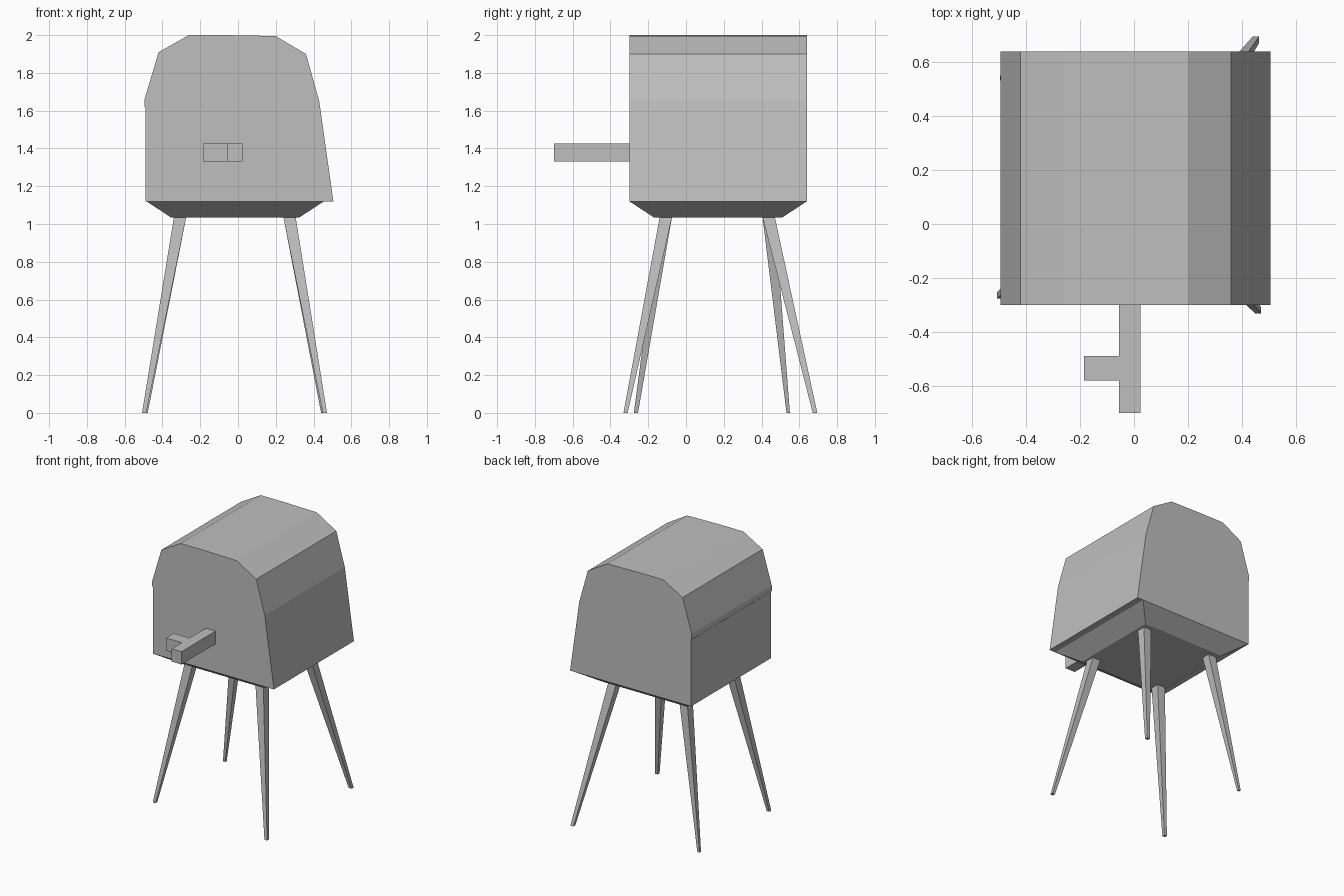
import bpy

cube = bpy.data.objects.get("Cube")
if cube:
    bpy.data.objects.remove(cube, do_unlink=True)

grey = bpy.data.materials.new("plain grey")
grey.use_nodes = True
colour = (0.52, 0.52, 0.52, 1)
grey.diffuse_color = colour
grey.node_tree.nodes["Principled BSDF"].inputs["Base Color"].default_value = colour


def loft(name, start, end):
    """Solid between two matching outlines, with flat faces."""
    n = len(start)
    faces = [tuple(reversed(range(n))), tuple(range(n, 2 * n))]
    faces += [(i, (i + 1) % n, n + (i + 1) % n, n + i) for i in range(n)]
    mesh = bpy.data.meshes.new(name)
    mesh.from_pydata(start + end, [], faces)
    mesh.materials.append(grey)
    obj = bpy.data.objects.new(name, mesh)
    bpy.context.collection.objects.link(obj)
    return obj


def rect(x0, x1, y0, y1, z):
    return [(x0, y0, z), (x1, y0, z), (x1, y1, z), (x0, y1, z)]


def square(x, y, z, size):
    h = size / 2
    return rect(x - h, x + h, y - h, y + h, z)


FRONT, BACK = -0.30, 0.64
RIM, FLOOR = 1.12, 1.035

# Body: faceted arched profile run from front to back
profile = [(0.505, RIM), (0.43, 1.65), (0.36, 1.90), (0.20, 1.995),
           (-0.06, 2.0), (-0.26, 2.0), (-0.42, 1.91), (-0.495, 1.66),
           (-0.495, 1.62), (-0.49, 1.615), (-0.49, RIM)]
loft("body", [(x, BACK, z) for x, z in profile],
     [(x, FRONT, z) for x, z in profile]).data.flip_normals()

# Tapered underside
loft("underside", rect(-0.355, 0.325, -0.17, 0.51, FLOOR),
     rect(-0.485, 0.455, FRONT, BACK, RIM))

# Handle with a side grip
loft("handle", rect(-0.055, 0.025, -0.70, FRONT, 1.33),
     rect(-0.055, 0.025, -0.70, FRONT, 1.425))
loft("handle_grip", rect(-0.185, -0.055, -0.58, -0.49, 1.33),
     rect(-0.185, -0.055, -0.58, -0.49, 1.425))

# Splayed tapering legs: top centre, foot centre, foot width
legs = {
    "front_left_leg": ((0.273, -0.107), (0.46, -0.32), 0.022),
    "front_right_leg": ((-0.307, -0.107), (-0.497, -0.265), 0.022),
    "back_left_leg": ((0.273, 0.438), (0.452, 0.683), 0.024),
    "back_right_leg": ((-0.307, 0.438), (-0.487, 0.541), 0.018),
}
for name, (top, foot, width) in legs.items():
    loft(name, square(*foot, 0, width), square(*top, FLOOR, 0.065))

# Outward normals on every part
import bmesh
for obj in bpy.context.collection.objects:
    if obj.type == "MESH" and grey.name in obj.data.materials:
        bm = bmesh.new()
        bm.from_mesh(obj.data)
        bmesh.ops.recalc_face_normals(bm, faces=bm.faces)
        bm.to_mesh(obj.data)
        bm.free()
